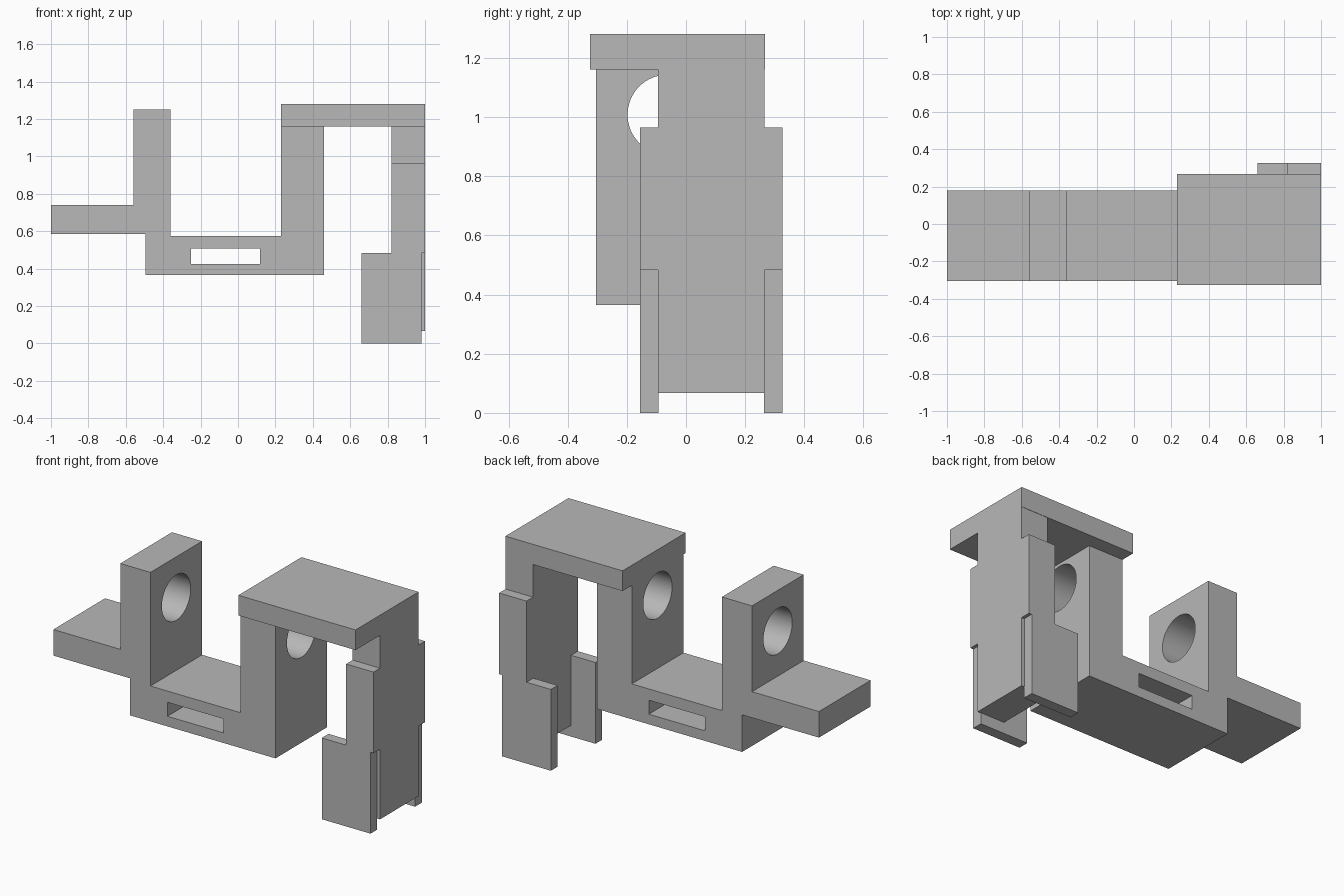
import bpy
import bmesh
import math
from mathutils import Matrix

cube = bpy.data.objects.get("Cube")
if cube:
    bpy.data.objects.remove(cube, do_unlink=True)

grey = bpy.data.materials.new("plain_grey")
grey.use_nodes = True
colour = (0.48, 0.48, 0.48, 1)
grey.diffuse_color = colour
grey.node_tree.nodes["Principled BSDF"].inputs["Base Color"].default_value = colour


def finish(name, bm):
    bmesh.ops.recalc_face_normals(bm, faces=bm.faces)
    mesh = bpy.data.meshes.new(name)
    bm.to_mesh(mesh)
    bm.free()
    mesh.materials.append(grey)
    obj = bpy.data.objects.new(name, mesh)
    bpy.context.collection.objects.link(obj)
    return obj


def extrude_profile(name, outline, y0, y1):
    """Extrude an xz outline from y0 to y1."""
    bm = bmesh.new()
    face = bm.faces.new([bm.verts.new((x, y0, z)) for x, z in outline])
    new = bmesh.ops.extrude_face_region(bm, geom=[face])["geom"]
    verts = [v for v in new if isinstance(v, bmesh.types.BMVert)]
    bmesh.ops.translate(bm, verts=verts, vec=(0, y1 - y0, 0))
    return finish(name, bm)


def box(name, x0, x1, y0, y1, z0, z1):
    return extrude_profile(name, [(x0, z0), (x1, z0), (x1, z1), (x0, z1)], y0, y1)


def cut(obj, cutter):
    mod = obj.modifiers.new("cut", 'BOOLEAN')
    mod.operation = 'DIFFERENCE'
    mod.solver = 'EXACT'
    mod.object = cutter
    bpy.context.view_layer.objects.active = obj
    bpy.ops.object.modifier_apply(modifier=mod.name)
    bpy.data.objects.remove(cutter, do_unlink=True)


FRONT, BACK = -0.305, 0.18

# Body: side arm, pierced post, floor and second post in one profile
body = extrude_profile("body", [
    (-1, 0.585), (-0.495, 0.585), (-0.495, 0.365), (0.46, 0.365),
    (0.46, 1.16), (0.23, 1.16), (0.23, 0.575), (-0.362, 0.575),
    (-0.362, 1.25), (-0.56, 1.25), (-0.56, 0.74), (-1, 0.74)], FRONT, BACK)

# Slot through the floor, front to back
cut(body, box("slot_cutter", -0.25, 0.118, -0.5, 0.5, 0.425, 0.508))

# Round bore through both posts
bm = bmesh.new()
bmesh.ops.create_cone(bm, cap_ends=True, segments=64, radius1=0.135, radius2=0.135,
                      depth=1.6, matrix=Matrix.Translation((0, (FRONT + BACK) / 2, 1.008))
                      @ Matrix.Rotation(math.pi / 2, 4, 'Y'))
cut(body, finish("bore_cutter", bm))

# Top plate bridging to the hanging leg
box("top_plate", 0.23, 1, -0.325, 0.267, 1.16, 1.28)

# Hanging leg with a stepped ear on each side
box("hanging_leg", 0.82, 1, -0.095, 0.265, 0.067, 1.16)
ear = [(0.66, 0), (0.98, 0), (0.98, 0.483), (1, 0.483), (1, 0.965),
       (0.82, 0.965), (0.82, 0.483), (0.66, 0.483)]
for name, y0, y1 in (("front_ear", -0.156, -0.093), ("back_ear", 0.263, 0.326)):
    extrude_profile(name, ear, y0, y1)

# Smooth bore, crisp edges elsewhere
bpy.ops.object.select_all(action='DESELECT')
body.select_set(True)
bpy.context.view_layer.objects.active = body
bpy.ops.object.shade_smooth_by_angle(angle=math.radians(30))
